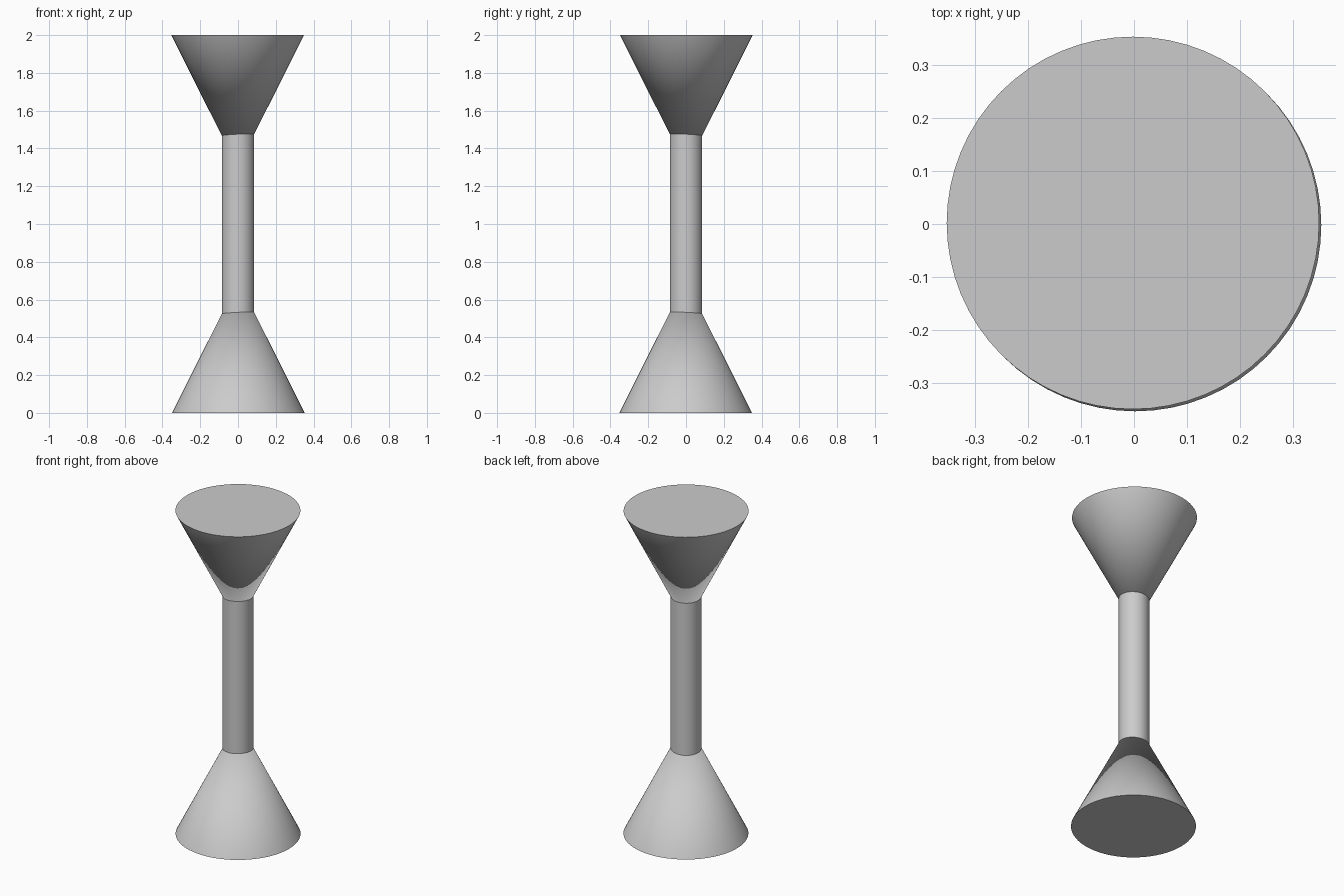
import bpy
import math

cube = bpy.data.objects.get("Cube")
if cube:
    bpy.data.objects.remove(cube, do_unlink=True)

# Single plain grey for every part
GREY = (0.6, 0.6, 0.6, 1.0)
grey = bpy.data.materials.new("plain_grey")
grey.use_nodes = True
grey.diffuse_color = GREY
grey.node_tree.nodes["Principled BSDF"].inputs["Base Color"].default_value = GREY

SEGMENTS = 64
CONE_RADIUS = 0.351
CONE_HEIGHT = 0.7
SHAFT_RADIUS = 0.086
SHIFT = 0.002  # the two cones sit slightly off the shaft axis


def finish(name):
    obj = bpy.context.object
    obj.name = name
    obj.data.name = name
    obj.data.materials.append(grey)
    bpy.ops.object.shade_smooth_by_angle(angle=math.radians(30))


def cone(name, x, y, z, r_bottom, r_top):
    bpy.ops.mesh.primitive_cone_add(
        vertices=SEGMENTS, radius1=r_bottom, radius2=r_top,
        depth=CONE_HEIGHT, location=(x, y, z))
    finish(name)


# Base cone points up, top cone points down; both tips hide inside the shaft
cone("base_cone", SHIFT, -SHIFT, CONE_HEIGHT / 2, CONE_RADIUS, 0)
cone("top_cone", -SHIFT, SHIFT, 2 - CONE_HEIGHT / 2, 0, CONE_RADIUS)

# Slim shaft joining the cones, its ends buried within them
bpy.ops.mesh.primitive_cylinder_add(
    vertices=SEGMENTS, radius=SHAFT_RADIUS, depth=1.1, location=(0, 0, 1))
finish("shaft")
